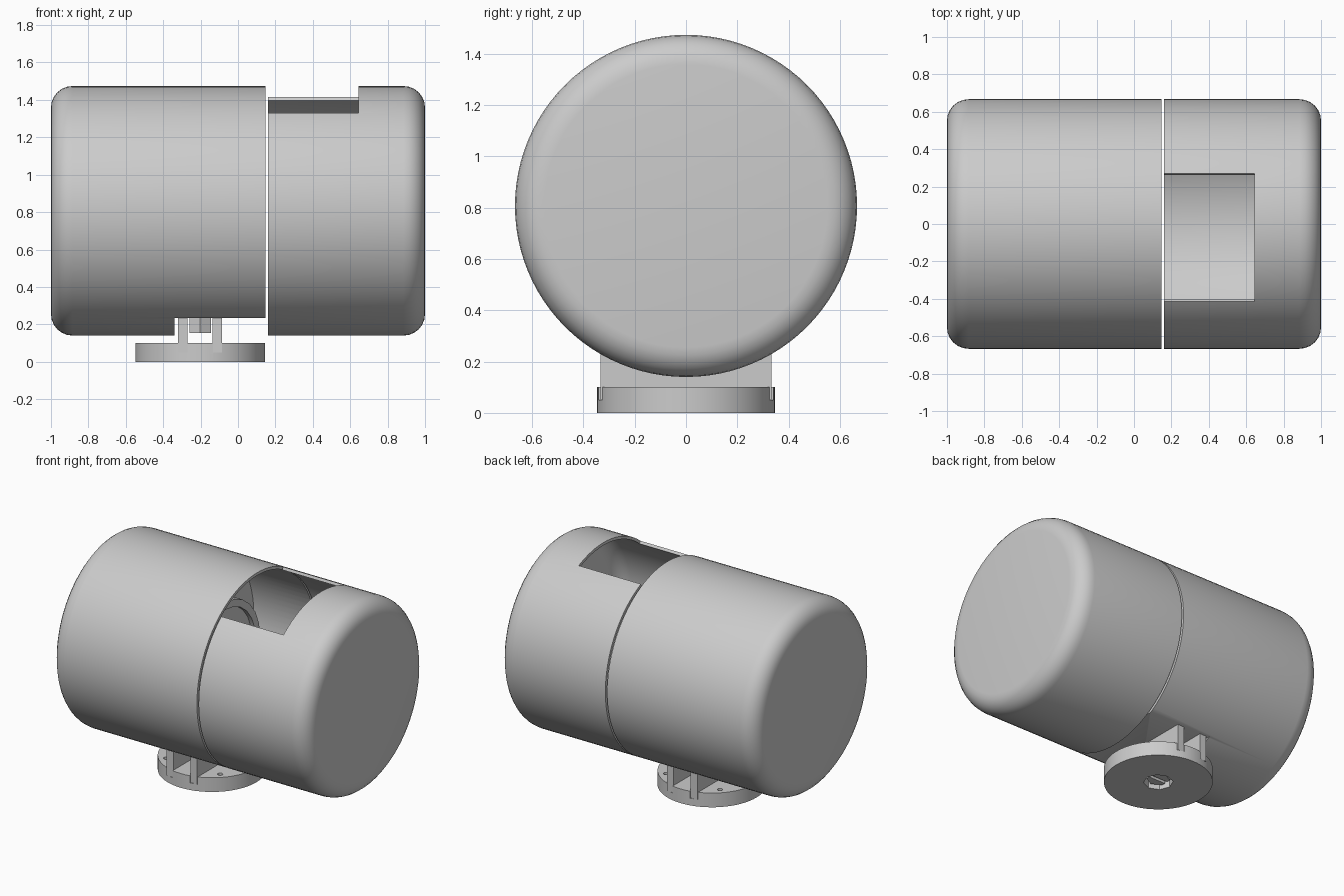
import bpy, bmesh, math
from mathutils import Matrix

cube = bpy.data.objects.get("Cube")
if cube:
    bpy.data.objects.remove(cube)

R, AXIS_Z, WALL = 0.667, 0.807, 0.02
DISC_X, DISC_R = -0.202, 0.347

grey = bpy.data.materials.new("light grey")
grey.use_nodes = True
grey.diffuse_color = (0.6, 0.6, 0.6, 1)
grey.node_tree.nodes["Principled BSDF"].inputs["Base Color"].default_value = (0.6, 0.6, 0.6, 1)


def finish(name, bm):
    bmesh.ops.recalc_face_normals(bm, faces=bm.faces)
    mesh = bpy.data.meshes.new(name)
    bm.to_mesh(mesh)
    bm.free()
    mesh.materials.append(grey)
    ob = bpy.data.objects.new(name, mesh)
    bpy.context.collection.objects.link(ob)
    return ob


def box(name, x0, x1, y0, y1, z0, z1):
    bm = bmesh.new()
    bmesh.ops.create_cube(bm, size=1)
    for v in bm.verts:
        v.co.x = x0 if v.co.x < 0 else x1
        v.co.y = y0 if v.co.y < 0 else y1
        v.co.z = z0 if v.co.z < 0 else z1
    return finish(name, bm)


def upright(name, x, y, r, z0, z1, sides):
    bm = bmesh.new()
    bmesh.ops.create_cone(bm, cap_ends=True, segments=sides, radius1=r, radius2=r, depth=z1 - z0,
                          matrix=Matrix.Translation((x, y, (z0 + z1) / 2)))
    return finish(name, bm)


def prism(name, outline, x0, x1):
    """Extrude a (y, z) outline along x."""
    bm = bmesh.new()
    face = bm.faces.new([bm.verts.new((x0, y, z)) for y, z in outline])
    new = bmesh.ops.extrude_face_region(bm, geom=[face])["geom"]
    bmesh.ops.translate(bm, vec=(x1 - x0, 0, 0), verts=[v for v in new if isinstance(v, bmesh.types.BMVert)])
    return finish(name, bm)


def arc(r, a0=0, a1=360, n=96):
    """Points round the main axis, angle measured from the top towards +y."""
    angles = [math.radians(a0 + (a1 - a0) * i / n) for i in range(n + (a1 - a0 < 360))]
    return [(r * math.sin(a), AXIS_Z + r * math.cos(a)) for a in angles]


def lathe(name, profile, steps=96):
    """Spin an (x, radius) profile round the main axis."""
    bm = bmesh.new()
    verts = [bm.verts.new((x, 0, AXIS_Z + r)) for x, r in profile]
    edges = [bm.edges.new(pair) for pair in zip(verts, verts[1:])]
    bmesh.ops.spin(bm, geom=verts + edges, cent=(0, 0, AXIS_Z), axis=(1, 0, 0),
                   angle=math.tau, steps=steps)
    bmesh.ops.remove_doubles(bm, verts=bm.verts, dist=1e-5)
    return finish(name, bm)


def cut(ob, *cutters):
    for c in cutters:
        mod = ob.modifiers.new("cut", "BOOLEAN")
        mod.operation, mod.solver, mod.object = "DIFFERENCE", "EXACT", c
    graph = bpy.context.evaluated_depsgraph_get()
    ob.data = bpy.data.meshes.new_from_object(ob.evaluated_get(graph))
    ob.modifiers.clear()
    for c in cutters:
        bpy.data.objects.remove(c)


def smooth(ob, angle=32):
    bpy.ops.object.select_all(action="DESELECT")
    ob.select_set(True)
    bpy.context.view_layer.objects.active = ob
    bpy.ops.object.shade_smooth_by_angle(angle=math.radians(angle))


def rounded_end(r, end, fillet, side):
    """Profile from the axis out round a filleted end; side is +1 or -1."""
    steps = [math.radians(90 * i / 6) for i in range(7)]
    return [(end, 0)] + [(end - side * fillet * (1 - math.sin(math.pi / 2 - a)),
                          r - fillet + fillet * math.sin(a)) for a in steps]


# Long housing: solid barrel, flat relief underneath, round chamber with a flat floor
housing = lathe("main_housing", rounded_end(R, -1, 0.115, -1) + [(0.147, R), (0.147, 0)])
relief = box("relief_cutter", -0.34, 0.3, -1, 1, -0.5, 0.235)
chamber = prism("chamber_cutter", [(y, z) for y, z in arc(R - WALL) if z > 0.255], -0.33, 0.3)
cut(housing, relief, chamber)
smooth(housing)

# Drum inside the chamber
drum = lathe("inner_drum", [(-0.335, 0), (-0.335, 0.39), (-0.1, 0.39), (-0.1, 0.34), (-0.13, 0.34), (-0.13, 0)], 24)
smooth(drum)

# End cap: thin cup with a window on top
inner = [(x, r) for x, r in reversed(rounded_end(R - WALL, 1 - WALL, 0.1, 1))]
cap = lathe("end_cap", rounded_end(R, 1, 0.115, 1) + [(0.161, R), (0.161, R - WALL)] + inner)
wedge = prism("window_cutter", arc(0.5, -38.5, 24, 12) + arc(0.9, -38.5, 24, 12)[::-1], 0.1, 0.645)
cut(cap, wedge)
smooth(cap)

# Mounting disc with rail slots, bolt recess and small screw holes
disc = upright("mounting_disc", DISC_X, 0, DISC_R, 0, 0.1, 64)
rails = [(-0.322, -0.27), (-0.135, -0.085)]
cutters = [box("slot_cutter", a, b, -0.5, 0.5, 0.05, 0.2) for a, b in rails]
cutters.append(upright("bolt_cutter", DISC_X, 0, 0.095, -0.1, 0.075, 8))
for sx in (-1, 1):
    for sy in (-1, 1):
        cutters.append(upright("screw_cutter", DISC_X + sx * 0.21, sy * 0.21, 0.018, 0.04, 0.2, 12))
cut(disc, *cutters)
smooth(disc)

# Pair of rails joining the disc to the housing
for name, (a, b) in zip(("right_rail", "left_rail"), rails):
    box(name, a, b, -0.333, 0.333, 0.05, 0.236)

# Bolt: nut between the rails, slotted head in the disc recess
upright("bolt_nut", DISC_X, 0, 0.067, 0.155, 0.236, 6)
head = upright("bolt_head", DISC_X, 0, 0.075, 0.02, 0.076, 6)
cut(head, box("slot_cutter", -0.5, 0.5, -0.012, 0.012, 0, 0.05))
